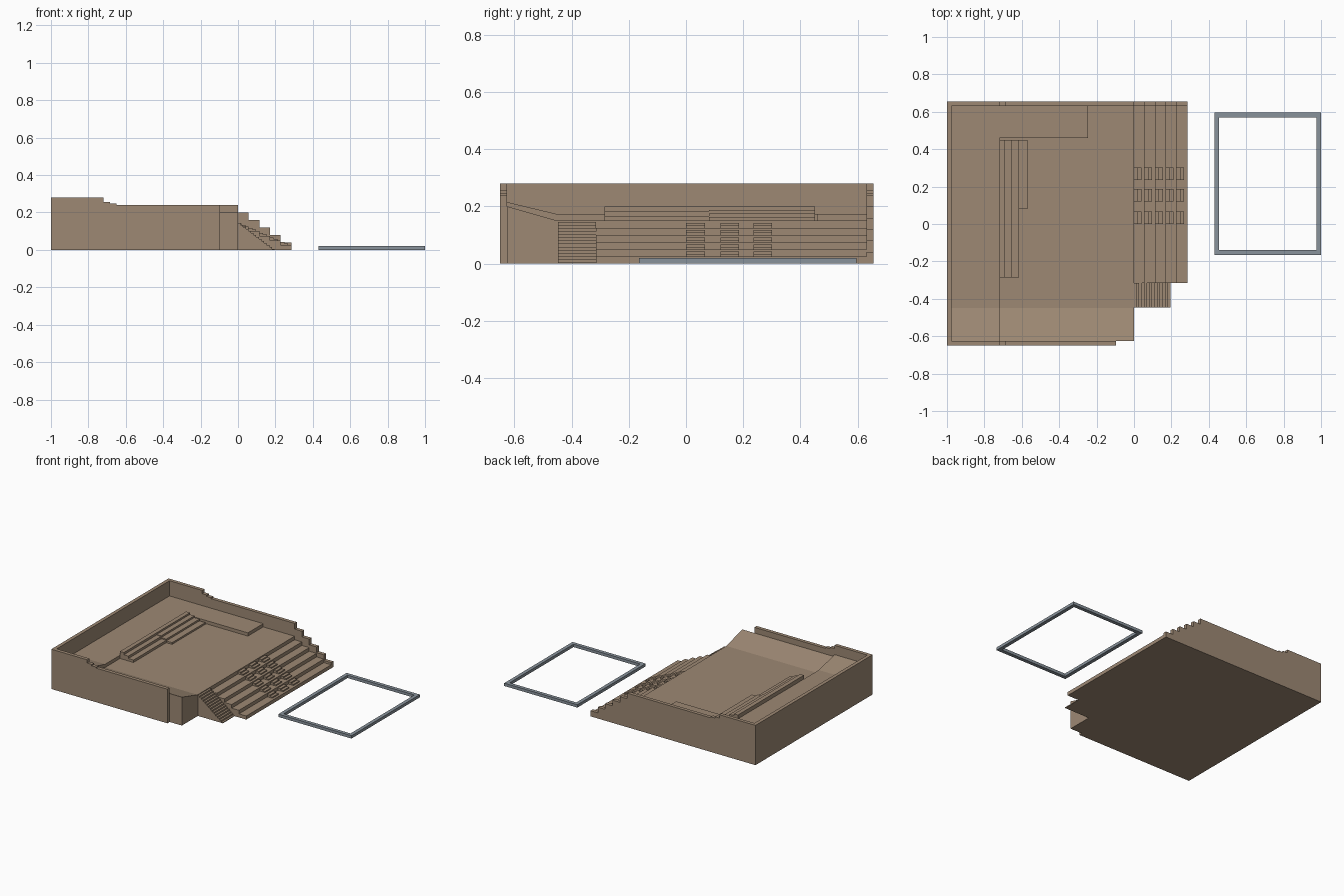
import bpy

if "Cube" in bpy.data.objects:
    bpy.data.objects.remove(bpy.data.objects["Cube"], do_unlink=True)


def material(name, rgb):
    mat = bpy.data.materials.new(name)
    mat.use_nodes = True
    colour = (*rgb, 1)
    mat.diffuse_color = colour
    mat.node_tree.nodes["Principled BSDF"].inputs["Base Color"].default_value = colour
    return mat


earth = material("earth_brown", (0.34, 0.25, 0.175))
steel = material("blue_grey", (0.25, 0.29, 0.33))


def extrude(name, profile, lo, hi, axis, mat=earth):
    """Solid from a profile: (x, z) swept along y, or (y, z) swept along x."""
    def point(a, z, t):
        return (a, t, z) if axis == "y" else (t, a, z)
    n = len(profile)
    verts = [point(a, z, t) for t in (lo, hi) for a, z in profile]
    sides = [(i, (i + 1) % n, n + (i + 1) % n, n + i) for i in range(n)]
    mesh = bpy.data.meshes.new(name)
    mesh.from_pydata(verts, [], [tuple(range(n))[::-1], tuple(range(n, 2 * n))] + sides)
    if axis == "y":
        mesh.flip_normals()
    mesh.materials.append(mat)
    obj = bpy.data.objects.new(name, mesh)
    bpy.context.collection.objects.link(obj)
    return obj


def box(name, x0, x1, y0, y1, z0, z1, mat=earth):
    return extrude(name, [(x0, z0), (x1, z0), (x1, z1), (x0, z1)], y0, y1, "y", mat)


def stepped(start, base, treads):
    """Descending profile; treads are (outer x, height) pairs."""
    pts, x = [(start, base)], start
    for end, z in treads:
        pts += [(x, z), (end, z)]
        x = end
    return pts + [(x, base)]


FRONT, BACK = -0.625, 0.63      # inner faces of the side walls
LOW, HIGH = 0.15, 0.173         # floor levels
TERRACE = -0.72                 # edge between floor levels
TREAD = 0.057

# Ground with a ramp rising towards the front
for name, x0, x1, z, crest in (("upper_terrace", -0.975, TERRACE, HIGH, 0.215),
                               ("lower_floor", TERRACE, 0, LOW, 0.2)):
    extrude(name, [(FRONT, 0), (BACK, 0), (BACK, z), (-0.45, z), (FRONT, crest)],
            x0, x1, "x")

# Boundary walls
box("rear_wall", -1, -0.975, -0.65, 0.655, 0, 0.28)
wall_top = [(TERRACE, 0.28), (-0.685, 0.257), (-0.65, 0.247)]
extrude("front_side_wall", stepped(-0.975, 0, wall_top + [(-0.095, 0.24)]),
        -0.65, FRONT, "y")
wall_steps = [(TREAD * (i + 1), 0.2 - 0.04 * i) for i in range(5)]
extrude("back_side_wall", stepped(-0.975, 0, wall_top + [(0, 0.24)] + wall_steps),
        BACK, 0.655, "y")

# Raised corner platform and benches on the floor
box("corner_platform", TERRACE, -0.245, 0.46, BACK, LOW, HIGH)
bench = [(-0.69, 0.2), (-0.655, 0.184), (-0.615, 0.167)]
extrude("short_bench", stepped(TERRACE, LOW - 0.01, bench), -0.285, 0.08, "y")
wide_bench = [(-0.69, 0.2), (-0.655, 0.1875), (-0.615, 0.175), (-0.57, 0.1625)]
extrude("wide_bench", stepped(TERRACE, LOW - 0.01, wide_bench), 0.08, 0.45, "y")

# Seating tiers
tiers = [(TREAD * (i + 1), LOW - 0.025 * (i + 1)) for i in range(5)]
extrude("seating_tiers", stepped(0, 0, tiers), -0.315, BACK, "y")

# Three aisles of small steps on the tiers
for aisle, y in enumerate((0.0, 0.12, 0.235)):
    for row, (end, z) in enumerate(tiers):
        x = end - TREAD
        steps = [(x + 0.02, z + 0.0167), (x + 0.04, z + 0.0083)]
        extrude(f"aisle_{aisle + 1}_step_{row + 1}", stepped(x, z, steps),
                y, y + 0.066, "y")

# Narrow side staircase
COUNT = 14
flight = [(0.195 * (i + 1) / COUNT, LOW * (1 - (i + 0.5) / COUNT)) for i in range(COUNT)]
extrude("side_staircase", stepped(0, 0, flight), -0.447, -0.315, "y")

# Separate rectangular frame lying on the ground
for name, y0, y1 in (("frame_front_bar", -0.165, -0.14), ("frame_back_bar", 0.57, 0.595)):
    box(name, 0.43, 1, y0, y1, 0, 0.02, steel)
for name, x0, x1 in (("frame_inner_bar", 0.43, 0.455), ("frame_outer_bar", 0.975, 1)):
    box(name, x0, x1, -0.14, 0.57, 0, 0.02, steel)
